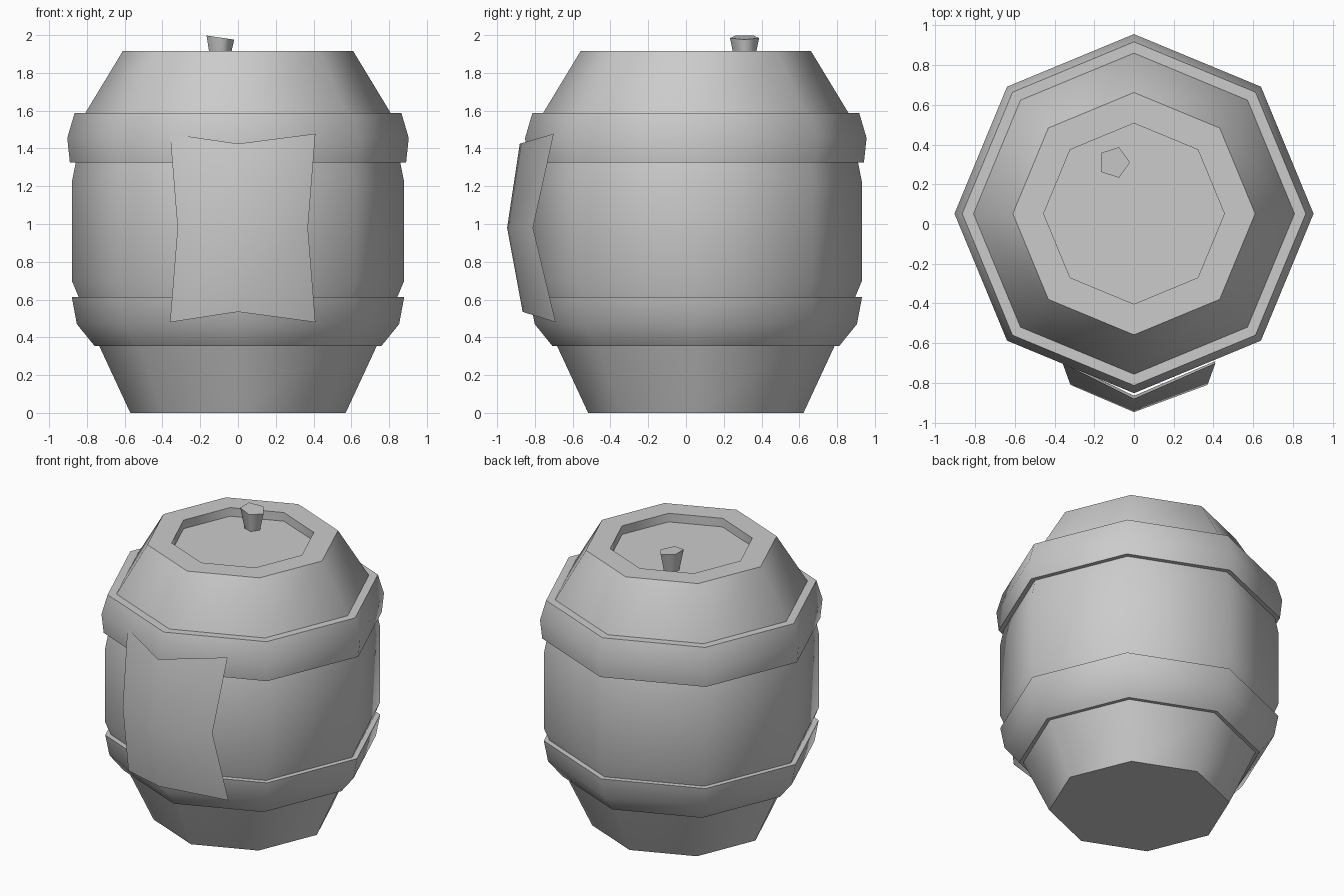
import bpy, bmesh, math
from mathutils import Vector

if "Cube" in bpy.data.objects:
    bpy.data.objects.remove(bpy.data.objects["Cube"])

CY = 0.052  # barrel axis sits slightly behind the origin; the label balances it


def finish(name, bm, angle):
    bmesh.ops.recalc_face_normals(bm, faces=bm.faces)
    mesh = bpy.data.meshes.new(name)
    bm.to_mesh(mesh)
    bm.free()
    ob = bpy.data.objects.new(name, mesh)
    bpy.context.collection.objects.link(ob)
    bpy.ops.object.select_all(action='DESELECT')
    ob.select_set(True)
    bpy.context.view_layer.objects.active = ob
    bpy.ops.object.shade_smooth_by_angle(angle=math.radians(angle))
    return ob


def lathe(name, profile, sides=8, centre=(0, CY), caps=False, angle=50, tilt=0):
    """Spin an (r, z) profile; tilt slopes the last ring along x."""
    bm = bmesh.new()
    rings = []
    for i, (r, z) in enumerate(profile):
        ring = []
        for k in range(sides):
            a = 2 * math.pi * k / sides
            dz = tilt * math.cos(a) if i == len(profile) - 1 else 0
            ring.append(bm.verts.new((centre[0] + r * math.cos(a),
                                      centre[1] + r * math.sin(a), z + dz)))
        rings.append(ring)
    for a, b in zip(rings, rings[1:]):
        for k in range(sides):
            n = (k + 1) % sides
            bm.faces.new((a[k], a[n], b[n], b[k]))
    if caps:
        bm.faces.new(rings[0][::-1])
        bm.faces.new(rings[-1])
    return finish(name, bm, angle)


# Barrel body with recessed lid
lathe("barrel_body", [(0.57, 0), (0.735, 0.355), (0.88, 0.70), (0.88, 1.22),
                      (0.855, 1.345), (0.81, 1.585), (0.61, 1.915),
                      (0.455, 1.915), (0.455, 1.855)], caps=True)

# Hoops
lathe("lower_hoop", [(0.72, 0.355), (0.76, 0.355), (0.853, 0.47),
                     (0.88, 0.613), (0.82, 0.613)])
lathe("upper_hoop", [(0.84, 1.325), (0.89, 1.325), (0.904, 1.455),
                     (0.865, 1.588), (0.79, 1.588)])

# Bung peg standing in the lid recess
lathe("lid_peg", [(0.053, 1.855), (0.081, 1.988)], sides=5,
      centre=(-0.101, 0.31), caps=True, angle=75, tilt=-0.012)

# Bowed paper label: half width, edge y/z and centre y/z per row
bm = bmesh.new()
rows = []
for half, ye, ze, yc, zc in [(0.385, -0.69, 0.48, -0.865, 0.535),
                             (0.345, -0.81, 0.98, -0.947, 0.98),
                             (0.385, -0.70, 1.478, -0.88, 1.425)]:
    rows.append([bm.verts.new(Vector(p)) for p in
                 ((0.025 - half, ye, ze), (0, yc, zc), (0.025 + half, ye, ze))])
for a, b in zip(rows, rows[1:]):
    for k in range(2):
        bm.faces.new((a[k], a[k + 1], b[k + 1], b[k]))
label = finish("front_label", bm, 60)
if label.data.polygons[0].normal.y > 0:
    label.data.flip_normals()
